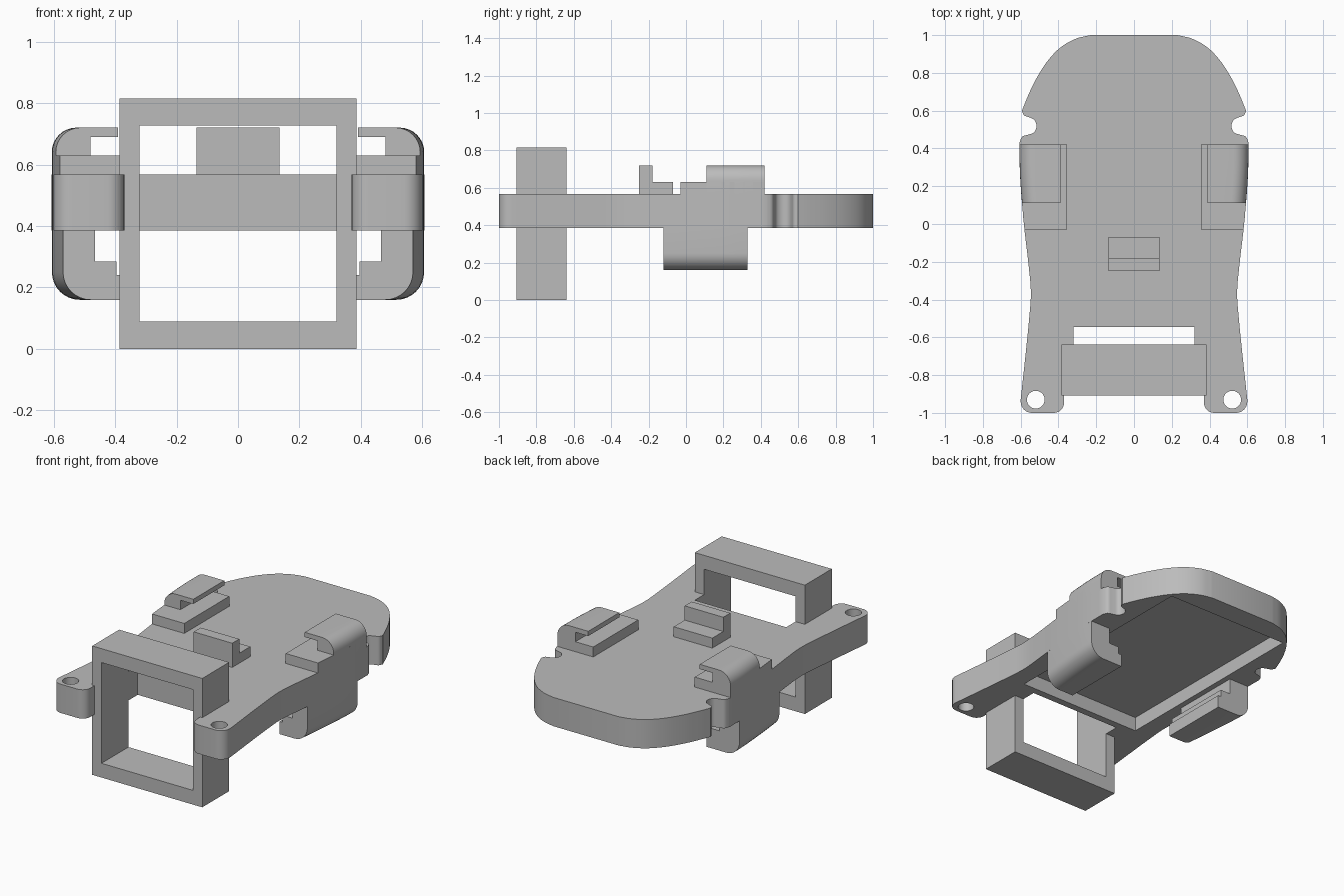
import bpy, bmesh, math
from mathutils import Vector

cube = bpy.data.objects.get("Cube")
if cube:
    bpy.data.objects.remove(cube, do_unlink=True)

grey = bpy.data.materials.new("plain_grey")
grey.use_nodes = True
grey.diffuse_color = (0.5, 0.5, 0.5, 1)
grey.node_tree.nodes["Principled BSDF"].inputs["Base Color"].default_value = (0.5, 0.5, 0.5, 1)


def finish(name, bm):
    bmesh.ops.recalc_face_normals(bm, faces=bm.faces)
    mesh = bpy.data.meshes.new(name)
    bm.to_mesh(mesh)
    bm.free()
    mesh.materials.append(grey)
    obj = bpy.data.objects.new(name, mesh)
    bpy.context.collection.objects.link(obj)
    return obj


def loft(name, rings):
    """Skin equal-length rings and cap both ends."""
    bm = bmesh.new()
    rows = [[bm.verts.new(p) for p in ring] for ring in rings]
    n = len(rows[0])
    for a, b in zip(rows, rows[1:]):
        for i in range(n):
            j = (i + 1) % n
            bm.faces.new((a[i], a[j], b[j], b[i]))
    bm.faces.new(rows[0])
    bm.faces.new(rows[-1])
    return finish(name, bm)


def box(name, x0, x1, y0, y1, z0, z1):
    base = [(x0, y0), (x1, y0), (x1, y1), (x0, y1)]
    return loft(name, [[(x, y, z) for x, y in base] for z in (z0, z1)])


def cut(obj, cutter):
    """Subtract the cutter, then discard it."""
    cutter.hide_render = True
    mod = obj.modifiers.new("cut", 'BOOLEAN')
    mod.operation = 'DIFFERENCE'
    mod.solver = 'EXACT'
    mod.object = cutter
    bpy.context.view_layer.update()
    graph = bpy.context.evaluated_depsgraph_get()
    mesh = bpy.data.meshes.new_from_object(obj.evaluated_get(graph))
    obj.modifiers.clear()
    obj.data = mesh
    bpy.data.objects.remove(cutter, do_unlink=True)


def spline(points, steps=5):
    """Catmull-Rom curve through the points."""
    p = [Vector(q) for q in points]
    p = [2 * p[0] - p[1]] + p + [2 * p[-1] - p[-2]]
    out = []
    for a, b, c, d in zip(p, p[1:], p[2:], p[3:]):
        for k in range(steps):
            t = k / steps
            out.append(0.5 * (2 * b + (c - a) * t + (2 * a - 5 * b + 4 * c - d) * t * t
                              + (3 * b - a - 3 * c + d) * t ** 3))
    return [tuple(v) for v in out + [p[-2]]]


def arc(cx, cy, r, a0, a1, n=8):
    angles = [math.radians(a0 + (a1 - a0) * i / n) for i in range(n + 1)]
    return [(cx + r * math.cos(a), cy + r * math.sin(a)) for a in angles]


# Outline of one half of the plate, from the rear middle to the front slot
dome = spline([(0.23, 1.0), (0.31, 0.98), (0.39, 0.934), (0.46, 0.86), (0.52, 0.765),
               (0.565, 0.67), (0.593, 0.6)])
notch = spline([(0.593, 0.6), (0.582, 0.575), (0.555, 0.565), (0.527, 0.55), (0.516, 0.518),
                (0.53, 0.485), (0.56, 0.473), (0.592, 0.462), (0.606, 0.43)], 4)
side = spline([(0.606, 0.43), (0.603, 0.25), (0.583, 0.0), (0.56, -0.2), (0.546, -0.36),
               (0.555, -0.5), (0.575, -0.7), (0.6, -0.93)])
tab = arc(0.54, -0.94, 0.06, 0, -90) + arc(0.425, -0.945, 0.055, -90, -180)
slot = [(0.37, -0.64), (0.32, -0.64), (0.32, -0.545)]
half = dome + notch[1:] + side[1:] + tab + slot
outline = half + [(-x, y) for x, y in reversed(half)]

# Plate with the underside pocket and the two front holes
plate = loft("base_plate", [[(x, y, z) for x, y in outline] for z in (0.385, 0.567)])
cut(plate, box("pocket_cutter", -0.43, 0.43, -0.5, 0.86, 0.3, 0.475))
for s in (1, -1):
    ring = arc(s * 0.52, -0.93, 0.047, 0, 360, 32)[:-1]
    cut(plate, loft("hole_cutter", [[(x, y, z) for x, y in ring] for z in (0.3, 0.7)]))

# Square frame standing at the front
frame = box("front_frame", -0.385, 0.385, -0.907, -0.638, 0, 0.815)
cut(frame, box("frame_cutter", -0.32, 0.32, -1.1, -0.4, 0.09, 0.727))

# Stepped stop in the middle
stop = [(-0.25, 0.56), (-0.07, 0.56), (-0.07, 0.63), (-0.18, 0.63), (-0.18, 0.72), (-0.25, 0.72)]
loft("center_stop", [[(x, y, z) for y, z in stop] for x in (-0.135, 0.135)])


def half_width(y):
    for (xa, ya), (xb, yb) in zip(side, side[1:]):
        if yb <= y <= ya:
            return xa + (xb - xa) * (ya - y) / (ya - yb)
    return side[0][0]


def clip(name, profile, y0, y1, s):
    """Sweep a profile along y, its outer face following the plate's edge."""
    rings = []
    for i in range(9):
        y = y0 + (y1 - y0) * i / 8
        dx = half_width(y) - 0.605
        rings.append([(s * (x + (dx if x > 0.5 else 0)), y, z) for x, z in profile])
    loft(name, rings)


# Clips on both sides, above and below the plate
ledge = [(0.355, 0.56), (0.355, 0.63), (0.605, 0.63), (0.605, 0.56)]
upper = [(0.48, 0.56), (0.48, 0.69), (0.39, 0.69), (0.39, 0.72)] + \
    arc(0.525, 0.64, 0.08, 90, 0) + [(0.605, 0.56)]
lower = [(0.465, 0.39), (0.465, 0.285), (0.395, 0.285), (0.395, 0.24), (0.375, 0.24),
         (0.375, 0.16)] + arc(0.515, 0.25, 0.09, -90, 0) + [(0.605, 0.39)]
for s, label in ((1, "left"), (-1, "right")):
    clip(label + "_ledge", ledge, -0.03, 0.42, s)
    clip(label + "_upper_clip", upper, 0.11, 0.42, s)
    clip(label + "_lower_clip", lower, -0.12, 0.33, s)

# Smooth the rounded edges, keep the corners sharp
bpy.ops.object.select_all(action='DESELECT')
for obj in bpy.context.scene.objects:
    if obj.type == 'MESH':
        obj.select_set(True)
        bpy.context.view_layer.objects.active = obj
bpy.ops.object.shade_smooth_by_angle(angle=math.radians(30))
